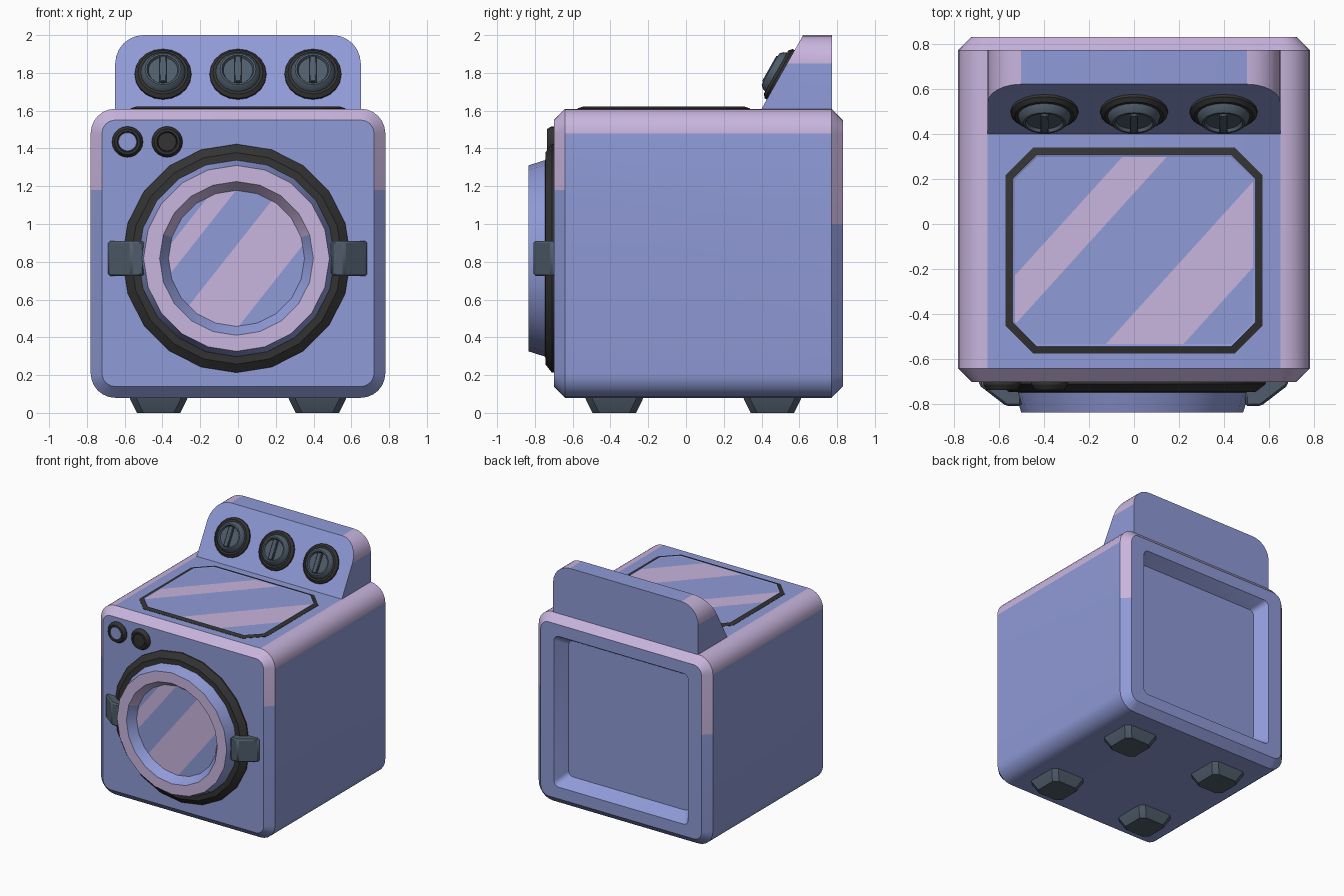
import bpy, bmesh, math
from mathutils import Matrix, Vector

if "Cube" in bpy.data.objects:
    bpy.data.objects.remove(bpy.data.objects["Cube"])

BLUE, PINK, BLACK, SLATE = range(4)
MATS = []
for name, col in (("periwinkle blue", (0.275, 0.325, 0.68)), ("pale pink", (0.58, 0.46, 0.73)),
                  ("charcoal black", (0.033, 0.033, 0.033)), ("slate grey", (0.078, 0.108, 0.145))):
    m = bpy.data.materials.new(name)
    m.diffuse_color = (*col, 1)
    m.use_nodes = True
    m.node_tree.nodes["Principled BSDF"].inputs["Base Color"].default_value = m.diffuse_color
    MATS.append(m)


def finish(bm, name, matrix=Matrix(), bevel=0):
    bmesh.ops.transform(bm, matrix=matrix, verts=bm.verts)
    me = bpy.data.meshes.new(name)
    bm.to_mesh(me)
    bm.free()
    for m in MATS:
        me.materials.append(m)
    ob = bpy.data.objects.new(name, me)
    bpy.context.collection.objects.link(ob)
    if bevel:
        mod = ob.modifiers.new("soft_edges", 'BEVEL')
        mod.width, mod.segments = bevel, 1
    bpy.ops.object.select_all(action='DESELECT')
    ob.select_set(True)
    bpy.context.view_layer.objects.active = ob
    bpy.ops.object.shade_smooth_by_angle(angle=math.radians(30))
    return ob


def loft(loops, mats):
    """Skin closed loops; mats = one colour per band, then the end cap."""
    bm = bmesh.new()
    rows = [[bm.verts.new(p) for p in loop] for loop in loops]
    n = len(rows[0])
    for a, b, mat in zip(rows, rows[1:], mats):
        for i in range(n):
            j = (i + 1) % n
            bm.faces.new((a[i], a[j], b[j], b[i])).material_index = mat
    bm.faces.new(rows[0][::-1]).material_index = mats[0]
    bm.faces.new(rows[-1]).material_index = mats[-1]
    bmesh.ops.recalc_face_normals(bm, faces=bm.faces)
    return bm


def round_rect(hw, hh, r, seg):
    pts = []
    for k, (sx, sy) in enumerate(((1, 1), (-1, 1), (-1, -1), (1, -1))):
        for i in range(seg + 1):
            a = math.pi / 2 * (k + i / seg)
            pts.append((sx * (hw - r) + r * math.cos(a), sy * (hh - r) + r * math.sin(a)))
    return pts


def circle(r, h, n=20):
    return [(r * math.cos(2 * math.pi * i / n), r * math.sin(2 * math.pi * i / n), h) for i in range(n)]


def lathe(profile, mats, n=20):
    return loft([circle(r, h, n) for r, h in profile], mats)


def striped_glass(name, pts, normal, stripes, matrix):
    """Flat pane cut along diagonal lines, with pink between stripe pairs."""
    bm = bmesh.new()
    bm.faces.new([bm.verts.new(p) for p in pts])
    n = Vector(normal).normalized()
    for d in [d for s in stripes for d in s]:
        bmesh.ops.bisect_plane(bm, geom=bm.verts[:] + bm.edges[:] + bm.faces[:],
                               plane_co=n * d, plane_no=n)
    for f in bm.faces:
        d = f.calc_center_median().dot(n)
        f.material_index = PINK if any(a < d < b for a, b in stripes) else BLUE
    finish(bm, name, matrix)


def facing_front(x, y, z):
    return Matrix.Translation((x, y, z)) @ Matrix.Rotation(math.pi / 2, 4, 'X')


# Cabinet: chamfered front and back, recessed back panel
CZ = 0.845
rings = ((-0.70, .72, .705, .07), (-0.64, .78, .765, .13), (0.77, .78, .765, .13),
         (0.83, .72, .705, .07), (0.83, .60, .61, .04), (0.73, .54, .55, .04))
bm = loft([[(x, y, z + CZ) for x, z in round_rect(hw, hh, r, 6)] for y, hw, hh, r in rings], [BLUE] * 6)


def chamfer_faces(lo, hi):
    out = []
    for f in bm.faces:
        c = f.calc_center_median()
        if lo < c.y < hi and max(abs(c.x), abs(c.z - CZ)) > 0.65:
            out.append(f)
    return out


for lo, hi, cut in ((-0.695, -0.645, 1.18), (0.775, 0.825, 1.0)):
    fs = chamfer_faces(lo, hi)
    geom = list({v for f in fs for v in f.verts}) + list({e for f in fs for e in f.edges}) + fs
    bmesh.ops.bisect_plane(bm, geom=geom, plane_co=(0, 0, cut), plane_no=(0, 0, 1))
    for f in chamfer_faces(lo, hi):
        f.material_index = PINK if f.calc_center_median().z > cut else BLUE
for f in bm.faces:
    c = f.calc_center_median()
    if abs(c.y) < 0.3 and c.z > 1.48 and abs(c.x) > 0.65:
        f.material_index = PINK
finish(bm, "cabinet")

# Sloped control panel with pink rounded corners
SLOPE = 0.564
outline = [(-0.65, 1.58), (0.65, 1.58)]
for sx, a0 in ((1, 0), (-1, 90)):
    for i in range(7):
        a = math.radians(a0 + 15 * i)
        outline.append((sx * 0.5 + 0.15 * math.cos(a), 1.85 + 0.15 * math.sin(a)))
bm = loft([[(x, 0.40 + (z - 1.61) * SLOPE, z) for x, z in outline],
           [(x, 0.772, z) for x, z in outline]], [BLUE, BLUE])
for f in bm.faces:
    c = f.calc_center_median()
    if c.z > 1.85 and abs(c.x) > 0.5:
        f.material_index = PINK
finish(bm, "control_panel")

# Control knobs with grip bars
tilt = math.pi / 2 - math.atan(SLOPE)
for i, x in enumerate((-0.397, 0, 0.397)):
    M = Matrix.Translation((x, 0.501, 1.79)) @ Matrix.Rotation(tilt, 4, 'X')
    bm = lathe([(.15, -.01), (.15, .012), (.132, .028), (.118, .028), (.112, .045), (.095, .062),
                (.085, .062), (.078, .048)],
               [BLACK, BLACK, BLACK, SLATE, SLATE, SLATE, SLATE, SLATE])
    finish(bm, f"knob_{i + 1}", M)
    bm = bmesh.new()
    bmesh.ops.create_cube(bm, size=1, matrix=Matrix.Translation((0, 0, .054)) @ Matrix.Diagonal((.037, .155, .03, 1)))
    for f in bm.faces:
        f.material_index = SLATE
    finish(bm, f"knob_grip_{i + 1}", M, 0.004)

# Round door with seal, ring and striped glass
M = facing_front(-0.008, -0.70, 0.818)
bm = lathe([(.605, -.01), (.605, .01), (.56, .045), (.525, .045), (.52, .046), (.492, .135), (.407, .135), (.36, .07)],
           [BLACK, BLACK, BLACK, BLACK, BLUE, PINK, BLUE, BLUE])
for f in bm.faces:
    c = f.calc_center_median()
    if .075 < c.z < .13 and c.xy.length < .4 and c.y > .07:
        f.material_index = PINK
finish(bm, "door", M)
striped_glass("door_glass", circle(.36, .072), (.785, -.62, 0), ((-.32, -.225), (-.043, .232)), M)

# Door hinge and latch blocks
prof = ((.685, -.69), (.685, -.715), (.565, -.807), (.495, -.807), (.495, -.69))
for side, name in ((-1, "door_hinge"), (1, "door_latch")):
    bm = loft([[(side * x - .002, y, z) for x, y in prof] for z in (.725, .91)], [SLATE, SLATE])
    finish(bm, name, bevel=0.01)

# Small front buttons
for x, name, mat in ((-.585, "blue_button", BLUE), (-.375, "black_button", BLACK)):
    bm = lathe([(.082, -.01), (.082, .012), (.068, .035), (.055, .035), (.05, .025), (.048, .03)],
               [BLACK, BLACK, BLACK, BLACK, mat, mat])
    finish(bm, name, facing_front(x, -0.70, 1.435))

# Top window with chamfered frame
M = Matrix.Translation((0, -0.1175, 0))


def window_loop(inset, z):
    return [(x, y, z) for x, y in round_rect(.57 - inset, .4575 - inset, .125 - inset * .586, 1)]


bm = loft([window_loop(0, 1.60), window_loop(0, 1.612), window_loop(.032, 1.622), window_loop(.042, 1.617)],
          [BLACK, BLACK, BLUE, BLUE])
finish(bm, "top_window_frame", M)
pane = [(x, y - 0.1175, z) for x, y, z in window_loop(.042, 1.6185)]
striped_glass("top_window_glass", pane, (.74, -.67, 0), ((-.238, -.092), (.265, .52)), Matrix())

# Tapered feet
for sx in (-1, 1):
    for y, end in ((-.38, "front"), (.457, "back")):
        loops = [[(px + sx * .42, py + y, z) for px, py in round_rect(h, h, .035, 1)]
                 for h, z in ((.155, .09), (.15, .07), (.115, 0))]
        finish(loft(loops, [SLATE] * 3), f"{end}_foot_{'left' if sx < 0 else 'right'}")
